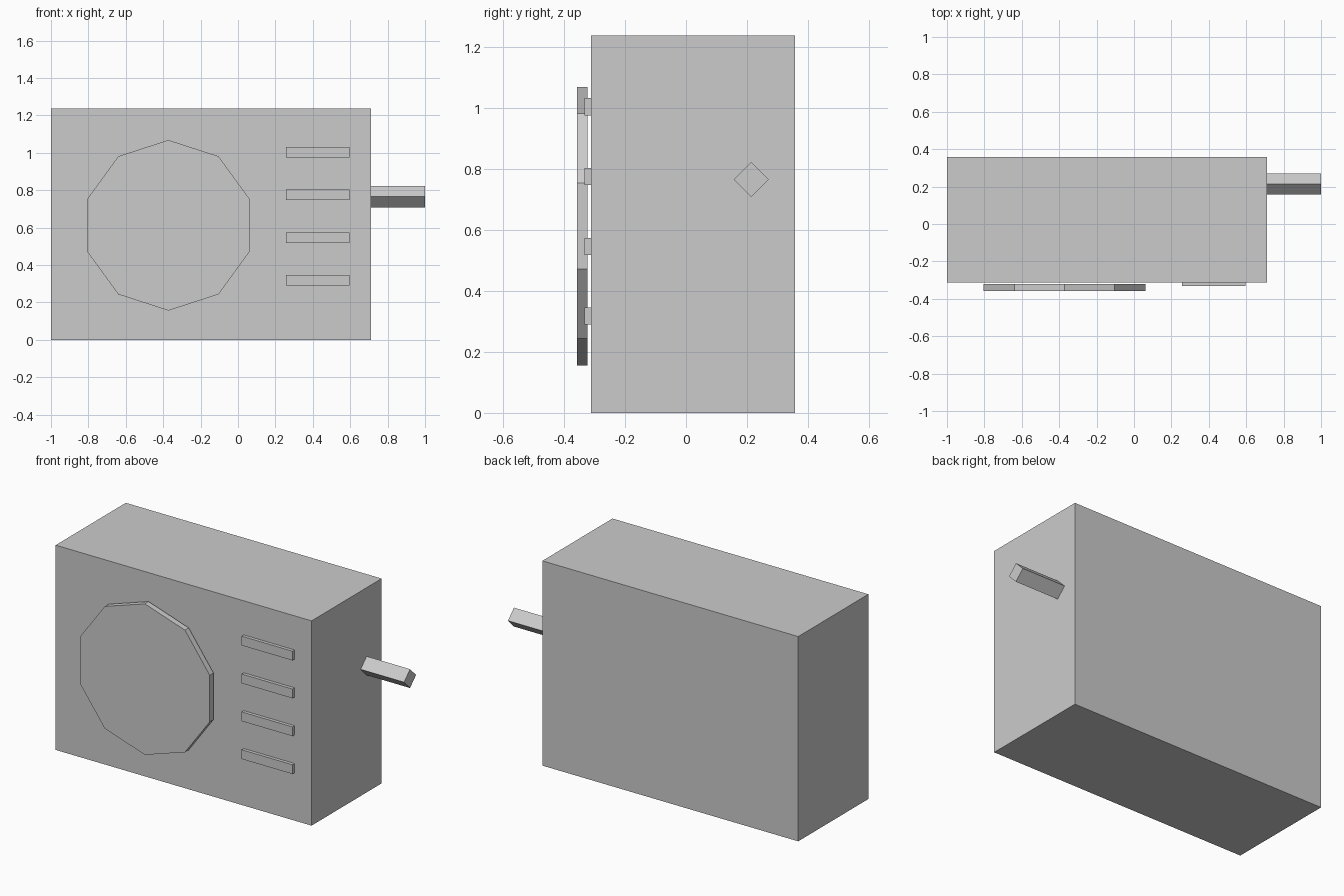
import bpy
from math import pi

cube = bpy.data.objects.get("Cube")
if cube:
    bpy.data.objects.remove(cube, do_unlink=True)

GREY = (0.6, 0.6, 0.6, 1)
grey = bpy.data.materials.new("plain grey")
grey.use_nodes = True
grey.diffuse_color = GREY
grey.node_tree.nodes["Principled BSDF"].inputs["Base Color"].default_value = GREY


def finish(name):
    obj = bpy.context.object
    obj.name = name
    obj.data.materials.append(grey)
    return obj


def box(name, low, high):
    centre = [(a + b) / 2 for a, b in zip(low, high)]
    bpy.ops.mesh.primitive_cube_add(size=1, location=centre)
    obj = finish(name)
    obj.scale = [b - a for a, b in zip(low, high)]
    return obj


def prism(name, sides, radius, depth, centre, rotation):
    bpy.ops.mesh.primitive_cylinder_add(
        vertices=sides, radius=radius, depth=depth,
        location=centre, rotation=rotation)
    return finish(name)


# Main housing
box("housing", (-1, -0.312, 0), (0.71, 0.357, 1.237))

# Ten-sided fan cover, just clear of the front panel
prism("fan_cover", 10, 0.456, 0.036, (-0.372, -0.34, 0.612), (pi / 2, 0, 0))

# Row of vent slats
for i in range(4):
    z = 0.317 + i * 0.2287
    box(f"vent_slat_{i + 1}", (0.257, -0.332, z - 0.028), (0.597, -0.312, z + 0.028))

# Square pipe set on its corner at the left side
prism("side_pipe", 4, 0.057, 0.3, (0.85, 0.214, 0.765), (0, pi / 2, 0))
